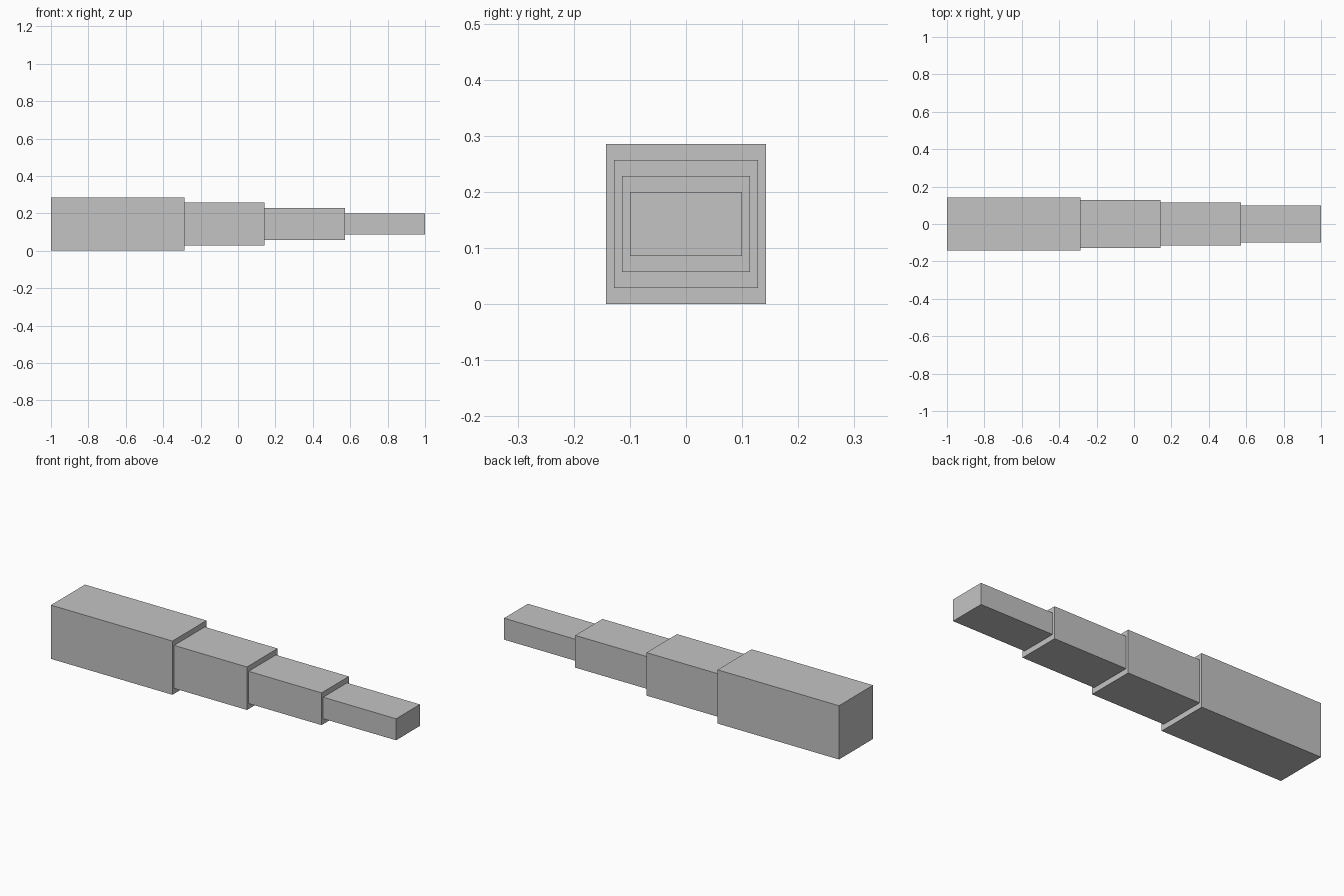
import bpy

if "Cube" in bpy.data.objects:
    bpy.data.objects.remove(bpy.data.objects["Cube"], do_unlink=True)

# Single plain grey for every section
grey = bpy.data.materials.new("plain_grey")
grey.use_nodes = True
colour = (0.55, 0.55, 0.55, 1)
grey.diffuse_color = colour
grey.node_tree.nodes["Principled BSDF"].inputs["Base Color"].default_value = colour

UNIT = 1 / 7
MID_Z = UNIT


def box(name, x_start, length, width, height):
    bpy.ops.mesh.primitive_cube_add(size=1, location=(x_start + length / 2, 0, MID_Z))
    part = bpy.context.object
    part.name = name
    part.scale = (length, width, height)
    bpy.ops.object.transform_apply(location=False, rotation=False, scale=True)
    part.data.materials.append(grey)


# Telescoping sections, each narrower and flatter than the last
names = ["base_section", "second_section", "third_section", "tip_section"]
x = -1
for i, name in enumerate(names):
    length = UNIT * (5 if i == 0 else 3)
    box(name, x, length, UNIT * (2 - 0.2 * i), UNIT * (2 - 0.4 * i))
    x += length
